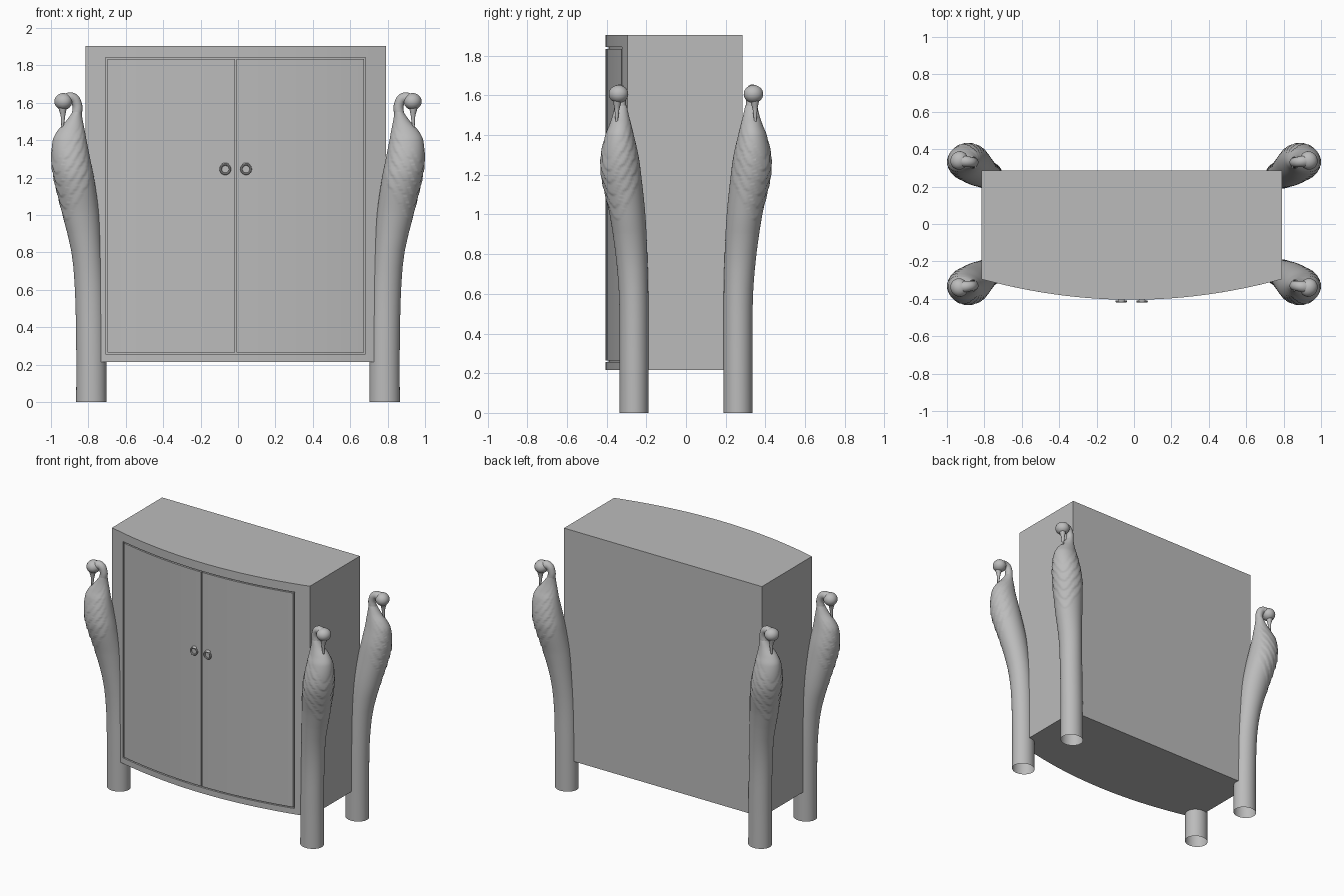
import bpy, bmesh, math
from mathutils import Matrix, Vector

if "Cube" in bpy.data.objects:
    bpy.data.objects.remove(bpy.data.objects["Cube"])

grey = bpy.data.materials.new("plain grey")
grey.use_nodes = True
COLOUR = (0.5, 0.5, 0.5, 1)
grey.diffuse_color = COLOUR
grey.node_tree.nodes["Principled BSDF"].inputs["Base Color"].default_value = COLOUR


def finish(ob, angle=35, four=False):
    """Material, smooth shading, and optional copies at all four corners."""
    ob.data.materials.clear()
    ob.data.materials.append(grey)
    bpy.ops.object.select_all(action='DESELECT')
    ob.select_set(True)
    bpy.context.view_layer.objects.active = ob
    bpy.ops.object.shade_smooth_by_angle(angle=math.radians(angle))
    if four:
        m = ob.modifiers.new("corners", 'MIRROR')
        m.use_axis = (True, True, False)
        m.use_mirror_merge = False
    return ob


def from_bmesh(name, bm, **kw):
    bmesh.ops.recalc_face_normals(bm, faces=bm.faces)
    me = bpy.data.meshes.new(name)
    bm.to_mesh(me)
    bm.free()
    ob = bpy.data.objects.new(name, me)
    bpy.context.collection.objects.link(ob)
    return finish(ob, **kw)


# Bowed cabinet
MID, HALF = -0.0125, 0.8025
BOTTOM, TOP, BACK = 0.215, 1.905, 0.285
LEFT, RIGHT = MID - HALF, MID + HALF
GROOVE = 0.014


def bow(x):
    return -0.405 + 0.11 * ((x - MID) / HALF) ** 2


def slab(name, x0, x1, z0, z1, inset=0.0, back=None):
    """Upright slab whose front follows the bow."""
    n = max(2, round((x1 - x0) * 15))
    xs = [x0 + (x1 - x0) * i / n for i in range(n + 1)]
    outline = [(x, bow(x) + inset) for x in xs]
    if back is None:
        outline += [(x, bow(x) + GROOVE) for x in reversed(xs)]
    else:
        outline += [(x1, back), (x0, back)]
    bm = bmesh.new()
    face = bm.faces.new([bm.verts.new((x, y, z0)) for x, y in outline])
    out = bmesh.ops.extrude_face_region(bm, geom=[face])
    top = [g for g in out["geom"] if isinstance(g, bmesh.types.BMVert)]
    bmesh.ops.translate(bm, verts=top, vec=(0, 0, z1 - z0))
    return from_bmesh(name, bm)


slab("carcass", LEFT, RIGHT, BOTTOM, TOP, GROOVE, BACK)
slab("bottom_rail", LEFT, RIGHT, BOTTOM, 0.257)
slab("top_rail", LEFT, RIGHT, 1.843, TOP)
slab("right_stile", LEFT, -0.708, 0.257, 1.843)
slab("left_stile", 0.683, RIGHT, 0.257, 1.843)
slab("right_door", -0.699, MID - 0.004, 0.265, 1.835)
slab("left_door", MID + 0.004, 0.674, 0.265, 1.835)

# Ring handles hung from small mounts
for side, x in (("right", -0.068), ("left", 0.043)):
    bpy.ops.mesh.primitive_torus_add(
        major_radius=0.025, minor_radius=0.006, major_segments=32, minor_segments=10,
        location=(x, -0.414, 1.245), rotation=(math.pi / 2, 0, 0))
    ring = bpy.context.object
    ring.name = side + "_ring_handle"
    finish(ring)
    bm = bmesh.new()
    bmesh.ops.create_uvsphere(
        bm, u_segments=12, v_segments=8, radius=1,
        matrix=Matrix.Translation((x, -0.408, 1.272)) @ Matrix.Diagonal((0.018, 0.013, 0.007, 1)))
    from_bmesh(side + "_handle_mount", bm)


# Bird-shaped legs, one corner modelled and mirrored
# height, centre x, radius x, centre y, radius y
BODY = [
    (0.00, 0.784, 0.081, 0.262, 0.073),
    (0.30, 0.785, 0.080, 0.262, 0.073),
    (0.60, 0.792, 0.080, 0.264, 0.074),
    (0.80, 0.808, 0.082, 0.275, 0.080),
    (1.00, 0.840, 0.098, 0.295, 0.090),
    (1.20, 0.878, 0.108, 0.327, 0.101),
    (1.30, 0.894, 0.104, 0.334, 0.094),
    (1.40, 0.900, 0.090, 0.335, 0.072),
    (1.45, 0.892, 0.073, 0.331, 0.056),
    (1.50, 0.875, 0.046, 0.329, 0.041),
    (1.55, 0.861, 0.024, 0.329, 0.030),
]


def body_at(z):
    """Smooth interpolation of the body table."""
    i = 0
    while i < len(BODY) - 2 and z > BODY[i + 1][0]:
        i += 1
    p, a, b, q = (BODY[min(max(k, 0), len(BODY) - 1)] for k in range(i - 1, i + 3))
    h = b[0] - a[0]
    t = (z - a[0]) / h
    vals = []
    for k in range(1, 5):
        m0 = (b[k] - p[k]) / (b[0] - p[0]) * h
        m1 = (q[k] - a[k]) / (q[0] - a[0]) * h
        vals.append((2*t**3 - 3*t*t + 1) * a[k] + (t**3 - 2*t*t + t) * m0
                    + (3*t*t - 2*t**3) * b[k] + (t**3 - t*t) * m1)
    return vals


def feather(z, ang):
    """Stepped feather tiers meeting in a point on the outer corner."""
    a = abs((ang - math.radians(38) + math.pi) % math.tau - math.pi)
    tier = (z - 0.13 * a + 0.012 * abs(math.sin(5 * a)) - 0.97) / 0.31 * 5
    if not 0 <= tier < 5 or a > 2.1:
        return 1.0
    fade = min(1, (2.1 - a) * 2)
    return 1 + fade * (0.05 * (1 - tier % 1) - 0.02)


SIDES = 64
heights = [i * 0.09 for i in range(10)] + [0.9 + i * 0.0065 for i in range(101)]
bm = bmesh.new()
rings = []
for z in heights:
    cx, rx, cy, ry = body_at(z)
    ring = []
    for j in range(SIDES):
        ang = math.tau * j / SIDES
        f = feather(z, ang)
        ring.append(bm.verts.new((cx + rx * f * math.cos(ang), cy + ry * f * math.sin(ang), z)))
    rings.append(ring)
for lo, hi in zip(rings, rings[1:]):
    for j in range(SIDES):
        k = (j + 1) % SIDES
        bm.faces.new((lo[j], lo[k], hi[k], hi[j]))
from_bmesh("bird_legs", bm, four=True)


def tube(name, points):
    """Round tapering tube through (x, y, z, radius) points."""
    cu = bpy.data.curves.new(name, 'CURVE')
    cu.dimensions = '3D'
    cu.bevel_depth, cu.bevel_resolution, cu.resolution_u = 1.0, 6, 8
    cu.use_fill_caps = True
    sp = cu.splines.new('BEZIER')
    sp.bezier_points.add(len(points) - 1)
    for bp, (x, y, z, r) in zip(sp.bezier_points, points):
        bp.co, bp.radius = (x, y, z), r
        bp.handle_left_type = bp.handle_right_type = 'AUTO'
    ob = bpy.data.objects.new(name, cu)
    bpy.context.collection.objects.link(ob)
    bpy.ops.object.select_all(action='DESELECT')
    ob.select_set(True)
    bpy.context.view_layer.objects.active = ob
    bpy.ops.object.convert(target='MESH')
    return finish(bpy.context.object, four=True)


tube("bird_necks", [(0.863, 0.329, 1.53, 0.027), (0.860, 0.330, 1.59, 0.026),
                    (0.885, 0.333, 1.625, 0.028), (0.925, 0.338, 1.615, 0.034)])
tube("bird_beaks", [(0.938, 0.346, 1.58, 0.024), (0.936, 0.348, 1.53, 0.012),
                    (0.940, 0.350, 1.45, 0.004)])

# Bird heads, turned toward the outer corner
bm = bmesh.new()
bmesh.ops.create_uvsphere(
    bm, u_segments=32, v_segments=20, radius=1,
    matrix=Matrix.Translation((0.934, 0.340, 1.607))
    @ Matrix.Rotation(math.radians(30), 4, 'Z') @ Matrix.Diagonal((0.047, 0.050, 0.045, 1)))
from_bmesh("bird_heads", bm, four=True)
